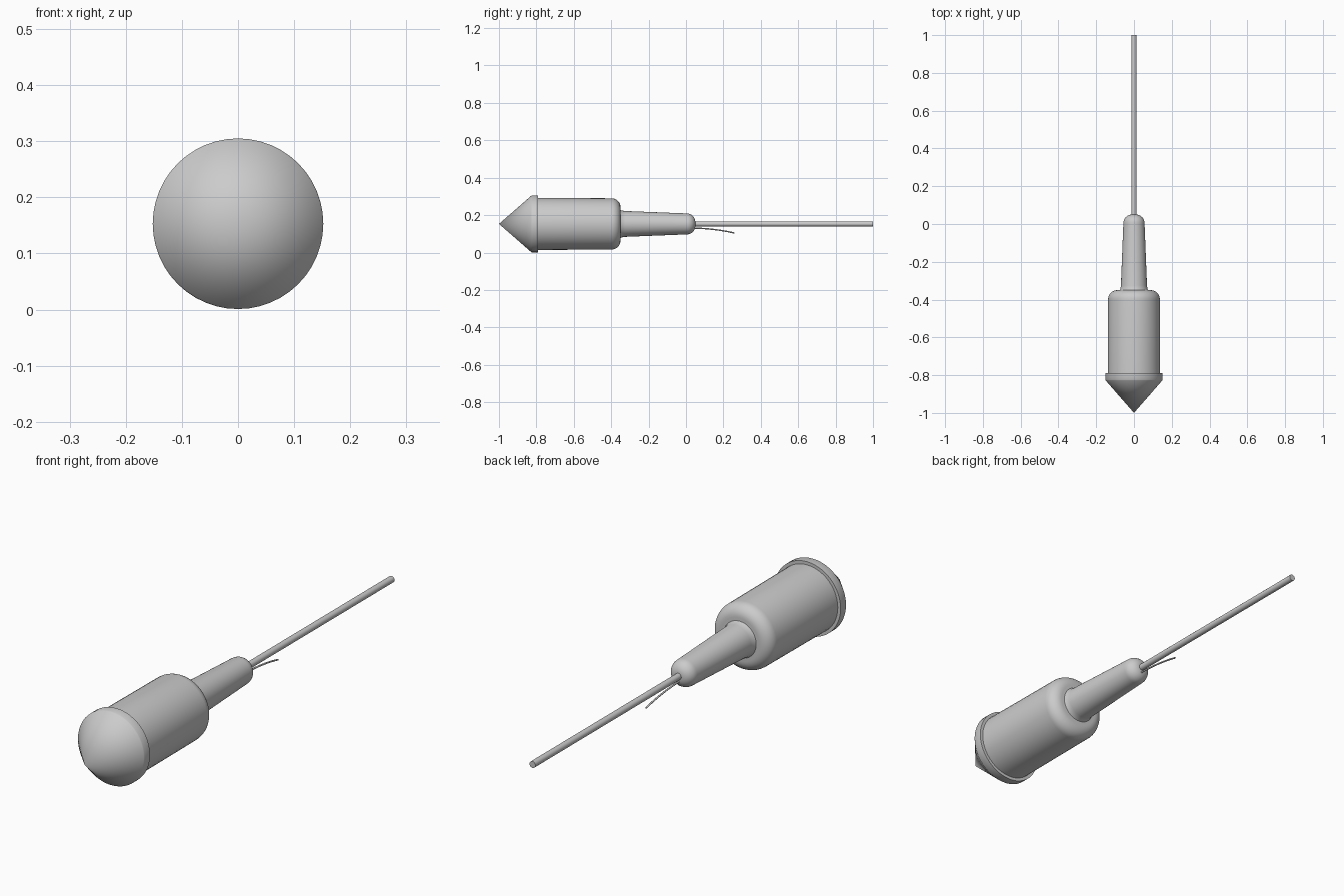
import bpy, bmesh
from math import sin, cos, pi, radians

if "Cube" in bpy.data.objects:
    bpy.data.objects.remove(bpy.data.objects["Cube"])

AXIS_Z = 0.153


def lathe(name, profile, segs=48):
    """Revolve (y, radius) points around the rocket's long axis."""
    bm = bmesh.new()
    rings = []
    for y, r in profile:
        if r == 0:
            rings.append([bm.verts.new((0, y, AXIS_Z))])
        else:
            rings.append([bm.verts.new((r * sin(2 * pi * i / segs), y,
                                        AXIS_Z + r * cos(2 * pi * i / segs)))
                          for i in range(segs)])
    for a, b in zip(rings, rings[1:]):
        for i in range(segs):
            j = (i + 1) % segs
            if len(a) == 1:
                bm.faces.new((a[0], b[i], b[j]))
            elif len(b) == 1:
                bm.faces.new((a[i], b[0], a[j]))
            else:
                bm.faces.new((a[i], b[i], b[j], a[j]))
    bmesh.ops.recalc_face_normals(bm, faces=bm.faces)
    me = bpy.data.meshes.new(name)
    bm.to_mesh(me)
    bm.free()
    ob = bpy.data.objects.new(name, me)
    bpy.context.collection.objects.link(ob)
    bpy.ops.object.select_all(action='DESELECT')
    ob.select_set(True)
    bpy.context.view_layer.objects.active = ob
    bpy.ops.object.shade_smooth_by_angle(angle=radians(35))
    return ob


def round_end(y, r, rad, n=8):
    """Quarter-round shoulder ending at y, below outer radius r."""
    return [(y - rad + rad * sin(t), r - rad + rad * cos(t))
            for t in (pi / 2 * i / n for i in range(n + 1))]


# Pointed cap with a short overhanging rim
lathe("nose_cone", [(-1, 0), (-0.828, 0.150), (-0.824, 0.152),
                    (-0.79, 0.152), (-0.79, 0)])

# Main tube with a rounded rear shoulder
lathe("body_tube", [(-0.80, 0), (-0.80, 0.139)]
      + round_end(-0.35, 0.137, 0.048) + [(-0.35, 0)])

# Tapered motor tube, flared where it meets the body
lathe("motor_tube", [(-0.36, 0), (-0.353, 0.077), (-0.345, 0.072), (-0.325, 0.069)]
      + round_end(0.05, 0.056, 0.045) + [(0.05, 0)])

# Guide stick
lathe("stick", [(0.03, 0), (0.03, 0.0135), (1, 0.0135), (1, 0)], 20)

# Thin drooping fuse
cu = bpy.data.curves.new("fuse", 'CURVE')
cu.dimensions = '3D'
cu.bevel_depth = 0.0035
cu.bevel_resolution = 2
cu.use_fill_caps = True
sp = cu.splines.new('BEZIER')
sp.bezier_points.add(1)
for p, co, left, right in zip(
        sp.bezier_points,
        [(0, 0.03, 0.131), (0, 0.26, 0.104)],
        [(0, -0.03, 0.132), (0, 0.19, 0.121)],
        [(0, 0.11, 0.130), (0, 0.33, 0.087)]):
    p.co, p.handle_left, p.handle_right = co, left, right
fuse = bpy.data.objects.new("fuse", cu)
bpy.context.collection.objects.link(fuse)
